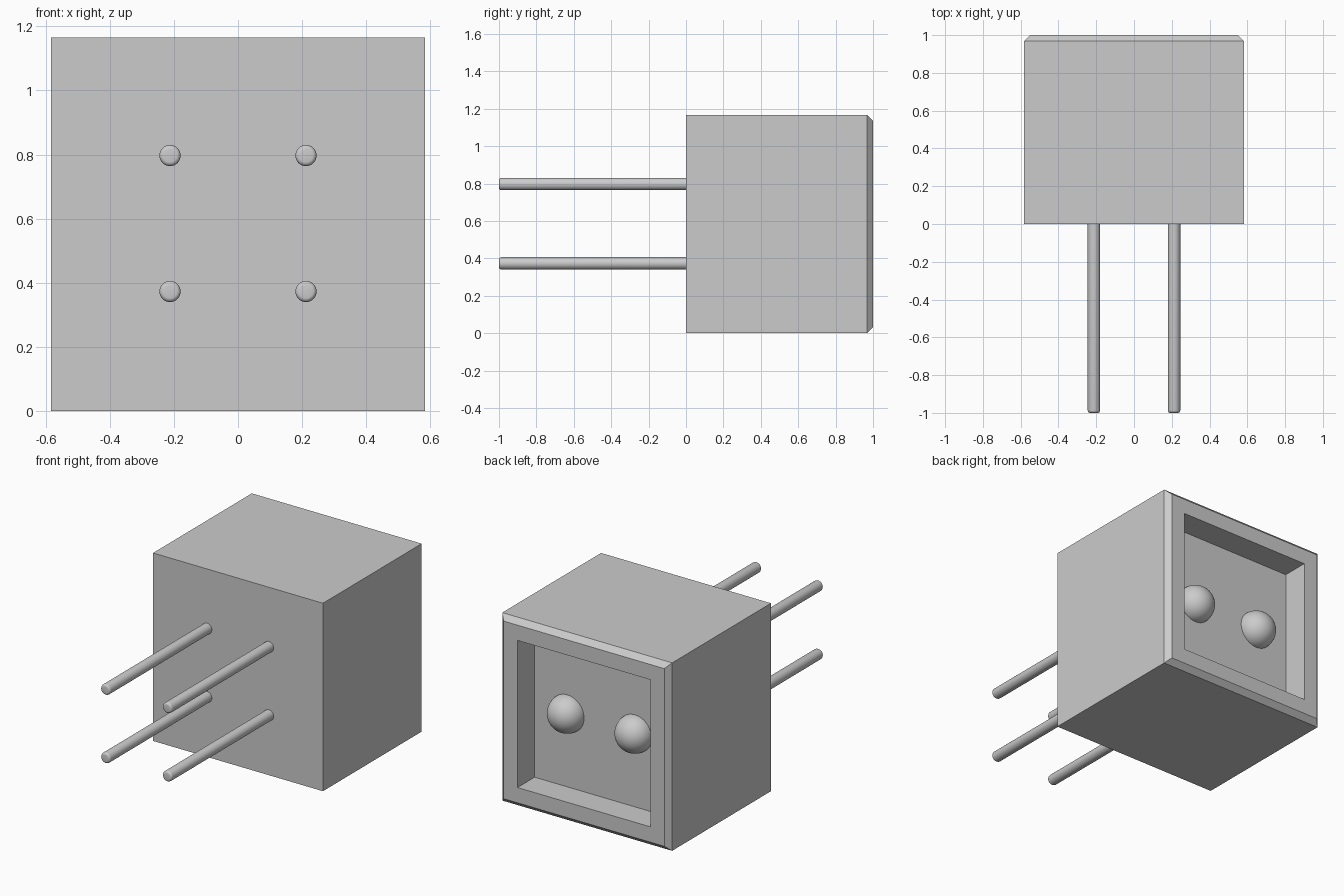
import bpy
import bmesh
from math import radians
from mathutils import Matrix, Vector

old = bpy.data.objects.get("Cube")
if old:
    bpy.data.objects.remove(old, do_unlink=True)

HALF = 0.583        # half width of the housing
BEVEL = 0.032       # chamfer around the back rim
OPENING = 0.417     # half width of the recess
DEPTH = 0.168       # recess depth
MID = HALF          # height of the centre

grey = bpy.data.materials.new("plain grey")
grey.use_nodes = True
colour = (0.6, 0.6, 0.6, 1)
grey.diffuse_color = colour
grey.node_tree.nodes["Principled BSDF"].inputs["Base Color"].default_value = colour


def add_object(name, bm, smooth=False):
    bmesh.ops.recalc_face_normals(bm, faces=bm.faces[:])
    mesh = bpy.data.meshes.new(name)
    bm.to_mesh(mesh)
    bm.free()
    mesh.materials.append(grey)
    obj = bpy.data.objects.new(name, mesh)
    bpy.context.collection.objects.link(obj)
    if smooth:
        bpy.ops.object.select_all(action="DESELECT")
        obj.select_set(True)
        bpy.context.view_layer.objects.active = obj
        bpy.ops.object.shade_smooth_by_angle(angle=radians(50))
    return obj


def back_face(bm):
    return max(bm.faces, key=lambda f: f.calc_center_median().y)


# Housing: box with a chamfered back rim and a square recess
bm = bmesh.new()
box = Matrix.Translation((0, 0.5, MID)) @ Matrix.Diagonal((2 * HALF, 1, 2 * HALF, 1))
bmesh.ops.create_cube(bm, size=1, matrix=box)
bmesh.ops.bevel(bm, geom=back_face(bm).edges[:], offset=BEVEL, segments=1,
                affect="EDGES", clamp_overlap=True)
floor = back_face(bm)
bmesh.ops.inset_region(bm, faces=[floor], thickness=HALF - BEVEL - OPENING)
walls = bmesh.ops.extrude_face_region(bm, geom=[floor])
new_verts = [v for v in walls["geom"] if isinstance(v, bmesh.types.BMVert)]
bmesh.ops.translate(bm, verts=new_verts, vec=Vector((0, -DEPTH, 0)))
if floor.is_valid:
    bmesh.ops.delete(bm, geom=[floor], context="FACES_ONLY")
add_object("housing", bm)

for side, x_sign in (("right", -1), ("left", 1)):
    # Round contacts, half sunk in the recess floor
    bm = bmesh.new()
    bmesh.ops.create_uvsphere(bm, u_segments=48, v_segments=24, radius=0.115,
                              matrix=Matrix.Translation((x_sign * 0.232, 1 - DEPTH, MID)))
    add_object(f"{side}_contact", bm, smooth=True)

    # Pins with rounded tips at the front
    for level, z_sign in (("lower", -1), ("upper", 1)):
        bm = bmesh.new()
        place = (Matrix.Translation((x_sign * 0.212, -0.475, MID + 0.002 + z_sign * 0.212))
                 @ Matrix.Rotation(radians(90), 4, "X"))
        bmesh.ops.create_cone(bm, cap_ends=True, segments=32, radius1=0.033,
                              radius2=0.033, depth=1.05, matrix=place)
        tip = min(bm.faces, key=lambda f: f.calc_center_median().y)
        bmesh.ops.bevel(bm, geom=tip.edges[:], offset=0.013, segments=4,
                        profile=0.5, affect="EDGES")
        add_object(f"{level}_{side}_pin", bm, smooth=True)
